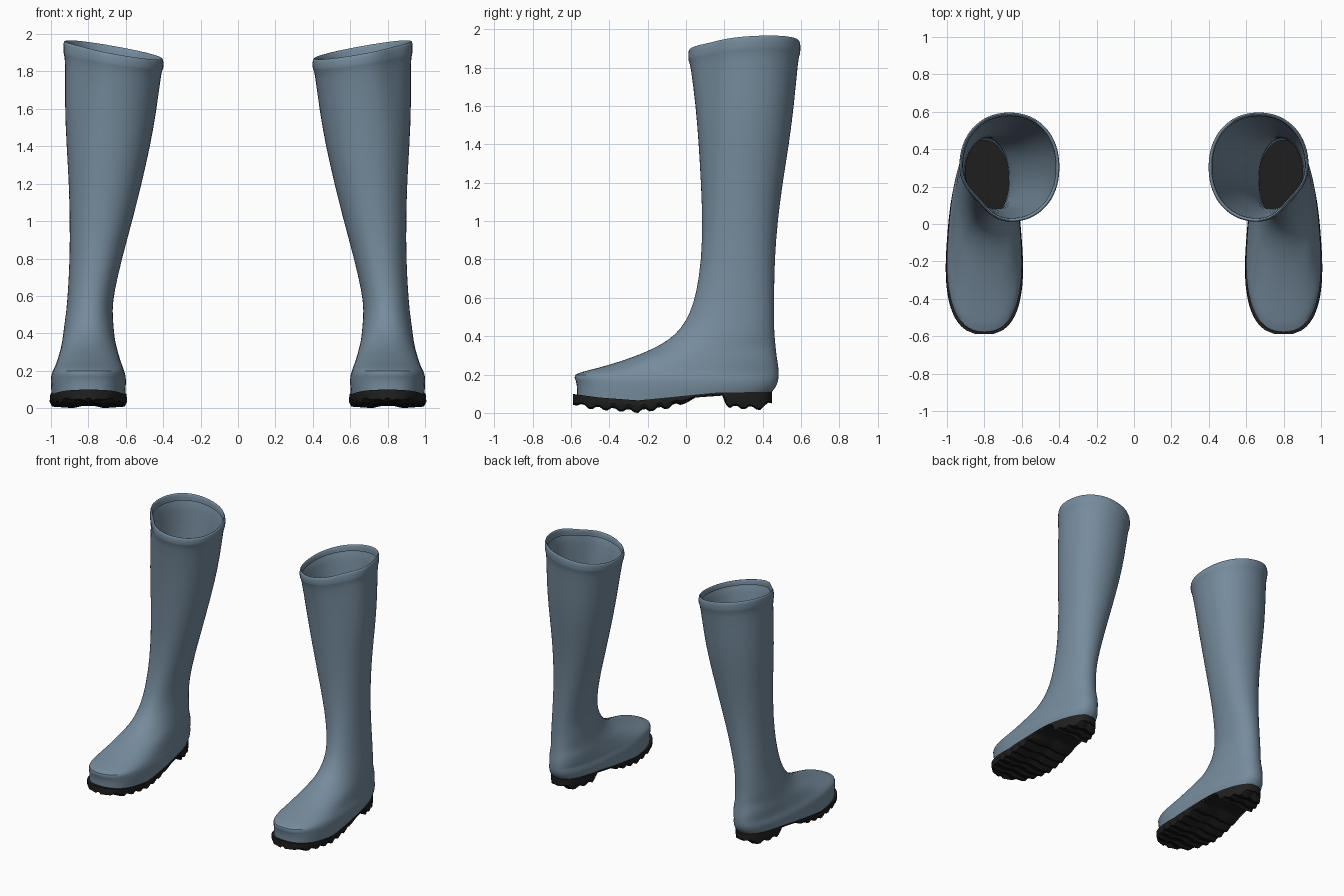
import bpy
import bmesh
import math

cube = bpy.data.objects.get("Cube")
if cube:
    bpy.data.objects.remove(cube, do_unlink=True)


def make_material(name, color):
    mat = bpy.data.materials.new(name)
    mat.use_nodes = True
    mat.diffuse_color = (*color, 1)
    mat.node_tree.nodes["Principled BSDF"].inputs["Base Color"].default_value = (*color, 1)
    return mat


rubber = make_material("slate_blue_rubber", (0.18, 0.26, 0.335))
black = make_material("black_sole", (0.014, 0.014, 0.014))


def interpolate(table, value):
    """Piecewise linear lookup in a list of (key, result) pairs."""
    if value <= table[0][0]:
        return table[0][1]
    for (a, ra), (b, rb) in zip(table, table[1:]):
        if value <= b:
            return ra + (rb - ra) * (value - a) / (b - a)
    return table[-1][1]


def power(value, exponent):
    return math.copysign(abs(value) ** exponent, value)


def loft(name, rings, material, caps=False, angle=60):
    """Skin a list of equal-length rings and mirror it to make the pair."""
    bm = bmesh.new()
    loops = [[bm.verts.new(p) for p in ring] for ring in rings]
    for low, high in zip(loops, loops[1:]):
        count = len(low)
        for i in range(count):
            j = (i + 1) % count
            bm.faces.new((low[i], low[j], high[j], high[i]))
    if caps:
        bm.faces.new(loops[0])
        bm.faces.new(loops[-1])
    bmesh.ops.recalc_face_normals(bm, faces=bm.faces)
    mesh = bpy.data.meshes.new(name)
    bm.to_mesh(mesh)
    bm.free()
    mesh.materials.append(material)
    obj = bpy.data.objects.new(name, mesh)
    bpy.context.collection.objects.link(obj)
    bpy.ops.object.select_all(action="DESELECT")
    obj.select_set(True)
    bpy.context.view_layer.objects.active = obj
    bpy.ops.object.shade_smooth_by_angle(angle=math.radians(angle))
    obj.modifiers.new("pair", "MIRROR").use_mirror_merge = False
    return obj


# Height of the sole's upper and lower faces along the foot
SOLE_TOP = [(-0.6, 0.1), (-0.45, 0.08), (-0.25, 0.065), (0, 0.09), (0.15, 0.105), (0.45, 0.11)]
SOLE_BOTTOM = [(-0.6, 0.045), (-0.5, 0.02), (-0.25, 0), (-0.1, 0.02), (0, 0.05), (0.05, 0.08),
               (0.19, 0.09), (0.215, 0.025), (0.4, 0.015), (0.44, 0.05)]

# Upper slices: height, front y, back y, inner x, outer x, heel taper
SLICES = [
    (0.08, -0.57, 0.44, 0.61, 0.99, 0.2),
    (0.13, -0.57, 0.47, 0.605, 0.995, 0.2),
    (0.17, -0.575, 0.485, 0.605, 0.995, 0.2),
    (0.2, -0.595, 0.485, 0.615, 0.985, 0.2),
    (0.22, -0.52, 0.485, 0.62, 0.975, 0.17),
    (0.25, -0.4, 0.482, 0.63, 0.965, 0.14),
    (0.29, -0.28, 0.475, 0.64, 0.955, 0.1),
    (0.33, -0.18, 0.47, 0.65, 0.945, 0.06),
    (0.38, -0.09, 0.465, 0.66, 0.937, 0.03),
    (0.44, -0.025, 0.46, 0.665, 0.93, 0),
    (0.52, 0.02, 0.46, 0.672, 0.918, 0),
    (0.62, 0.053, 0.46, 0.662, 0.91, 0),
    (0.8, 0.08, 0.463, 0.62, 0.9, 0),
    (1, 0.085, 0.478, 0.565, 0.9, 0),
    (1.2, 0.077, 0.505, 0.515, 0.905, 0),
    (1.4, 0.065, 0.538, 0.47, 0.918, 0),
    (1.6, 0.05, 0.565, 0.435, 0.928, 0),
    (1.84, 0.02, 0.587, 0.408, 0.925, 0),
]


def slice_ring(index, row, count=32):
    z, front, back, inner, outer, taper = row
    yc, ry = (front + back) / 2, (back - front) / 2
    xc, rx = (inner + outer) / 2, (outer - inner) / 2
    exponent = 2 / (2.5 if z < 0.3 else 2.15)
    lean = (z / 1.92) ** 6
    ring = []
    for i in range(count):
        t = math.tau * i / count
        c, s = power(math.cos(t), exponent), power(math.sin(t), exponent)
        # The calf is flatter towards its front outer corner
        corner = max(0, -2 * math.sin(t) * math.cos(t)) if s > 0 else 0
        flat = 1 - 0.16 * lean * corner ** 2
        dx, dy = rx * s * (1 - taper * c) * flat, ry * c * flat
        height = interpolate(SOLE_TOP, yc + dy) - 0.01 if index == 0 else z
        ring.append((xc + dx, yc + dy, height + lean * (0.18 * dx + 0.075 * dy)))
    return ring


def grown(row, z, amount):
    _, front, back, inner, outer, taper = row
    return (z, front - amount, back + amount, inner - amount, outer + amount, taper)


# Raised, rolled rim that folds a little way inside
rim = [grown(SLICES[-1], z, g) for z, g in
       ((1.85, 0.009), (1.87, 0.011), (1.908, 0.011), (1.918, 0.003), (1.912, -0.006), (1.87, -0.009))]
upper = loft("boot_uppers", [slice_ring(i, r) for i, r in enumerate(SLICES + rim)], rubber, angle=80)
smooth = upper.modifiers.new("smooth", "SUBSURF")
smooth.levels = smooth.render_levels = 1

# Sole with arch, heel block and cross treads
stations = 52
sole_rings = []
for i in range(stations + 1):
    c = 0.992 * (2 * i / stations - 1)
    y = -0.07 + 0.522 * c
    half = 0.197 * (1 - abs(c) ** 2.5) ** 0.4 * (1 - 0.2 * c)
    top, bottom = interpolate(SOLE_TOP, y), interpolate(SOLE_BOTTOM, y)
    tread = 0.014 if bottom < 0.045 and (i // 2) % 2 else 0
    low = bottom + tread
    profile = [(-1, top), (1, top), (1.01, (top + low) / 2), (0.95, low + 0.008), (0.4, low),
               (0.15, low + 0.012), (-0.15, low + 0.012), (-0.4, low), (-0.95, low + 0.008),
               (-1.01, (top + low) / 2)]
    sole_rings.append([(0.8 + half * u, y, z) for u, z in profile])
loft("boot_soles", sole_rings, black, caps=True, angle=35)
